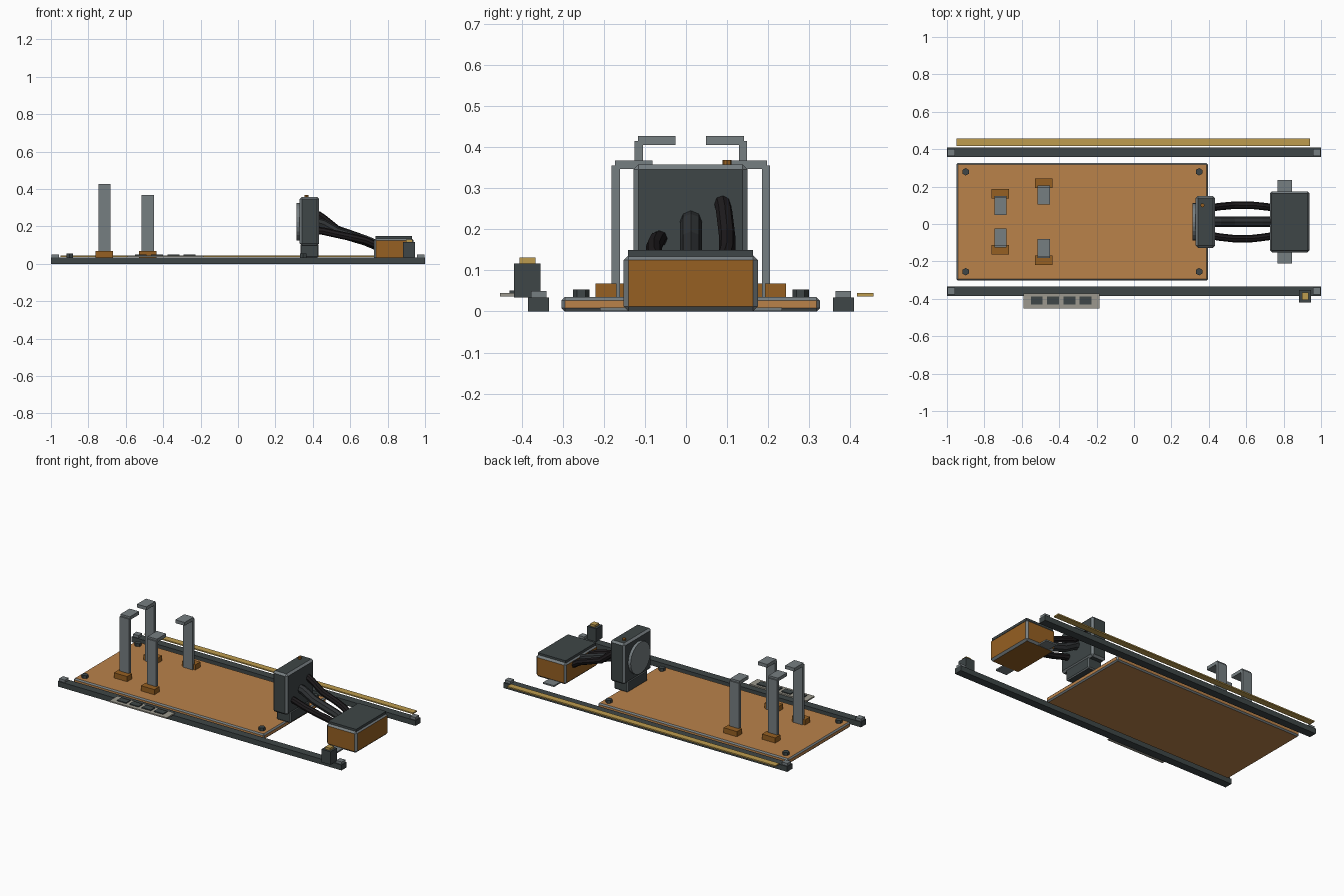
import bpy, bmesh
from math import pi
from mathutils import Matrix, Vector

cube = bpy.data.objects.get("Cube")
if cube:
    bpy.data.objects.remove(cube, do_unlink=True)

MID = 0.012  # y of the symmetry plane


def material(name, r, g, b):
    rgb = [(c / 255 / 12.92 if c < 11 else ((c / 255 + 0.055) / 1.055) ** 2.4) for c in (r, g, b)]
    m = bpy.data.materials.new(name)
    m.use_nodes = True
    m.diffuse_color = (*rgb, 1)
    m.node_tree.nodes["Principled BSDF"].inputs["Base Color"].default_value = (*rgb, 1)
    return m


COPPER = material("copper", 186, 130, 74)
BROWN = material("burnt orange", 150, 96, 34)
DARK = material("dark slate", 62, 70, 71)
STEEL = material("steel grey", 118, 126, 129)
BRASS = material("brass", 190, 156, 78)
PALE = material("pale grey", 156, 153, 142)
RUBBER = material("black rubber", 30, 27, 29)
CHARCOAL = material("charcoal sleeve", 48, 51, 53)


def finish(name, bm, *mats):
    me = bpy.data.meshes.new(name)
    bm.normal_update()
    bm.to_mesh(me)
    bm.free()
    for m in mats:
        me.materials.append(m)
    ob = bpy.data.objects.new(name, me)
    bpy.context.collection.objects.link(ob)
    return ob


def box(name, x, y, z, mat, bevel=0, edge=None):
    """Box from (min, max) ranges, with optional bevels in a second colour."""
    bm = bmesh.new()
    size = [r[1] - r[0] for r in (x, y, z)]
    mid = [sum(r) / 2 for r in (x, y, z)]
    bmesh.ops.create_cube(bm, size=1, matrix=Matrix.Translation(mid) @ Matrix.Diagonal((*size, 1)))
    if bevel:
        bmesh.ops.bevel(bm, geom=bm.edges[:], offset=bevel, offset_type='OFFSET', segments=1,
                        profile=0.5, affect='EDGES', material=1 if edge else -1)
    return finish(name, bm, mat, *([edge] if edge else []))


def cylinder(name, at, radius, depth, sides, mat, axis='Z'):
    bm = bmesh.new()
    turn = Matrix.Rotation(pi / 2, 4, 'Y') if axis == 'X' else Matrix()
    bmesh.ops.create_cone(bm, cap_ends=True, segments=sides, radius1=radius, radius2=radius,
                          depth=depth, matrix=Matrix.Translation(at) @ turn)
    return finish(name, bm, mat)


def both(side, a, b):
    """Range of y offsets mirrored about the symmetry plane."""
    return tuple(sorted((MID + side * a, MID + side * b)))


def cable(name, points, radius, mat, sides=8):
    """Faceted tube through a few points."""
    pts = [Vector(p) for p in points]
    bm = bmesh.new()
    rings = []
    for i, p in enumerate(pts):
        t = (pts[min(i + 1, len(pts) - 1)] - pts[max(i - 1, 0)]).normalized()
        turn = t.to_track_quat('Z', 'Y').to_matrix().to_4x4()
        rings.append(bmesh.ops.create_circle(bm, segments=sides, radius=radius,
                                             matrix=Matrix.Translation(p) @ turn)["verts"])
    for a, b in zip(rings, rings[1:]):
        for i in range(sides):
            j = (i + 1) % sides
            bm.faces.new((a[i], a[j], b[j], b[i]))
    bm.faces.new(rings[0])
    bm.faces.new(rings[-1])
    bmesh.ops.recalc_face_normals(bm, faces=bm.faces[:])
    return finish(name, bm, mat)


# Base plate with its corner screws
box("base_plate", (-0.95, 0.395), (-0.303, 0.326), (0, 0.035), COPPER, 0.008, STEEL)
for x in (-0.9, 0.348):
    for side in (-1, 1):
        cylinder("corner_screw", (x, MID + side * 0.267, 0.042), 0.02, 0.024, 6, DARK)

# Side rails and end caps
for side in (-1, 1):
    box("side_rail", (-1, 1), both(side, 0.346, 0.397), (0, 0.034), DARK)
    for end in (-1, 1):
        box("rail_end_cap", sorted((end * 0.957, end * 0.996)), both(side, 0.352, 0.39),
            (0.03, 0.05), STEEL)

# Brass strip beside the back rail
box("brass_strip", (-0.95, 0.942), (0.417, 0.457), (0.037, 0.045), BRASS)

# Switch panel beside the front rail
box("switch_panel", (-0.59, -0.185), (-0.453, -0.372), (0.037, 0.045), PALE)
for i in range(4):
    x = -0.552 + i * 0.087
    box("panel_switch", (x, x + 0.064), (-0.43, -0.387), (0.04, 0.051), DARK)

# Sensor post
box("sensor_post", (0.882, 0.945), (-0.419, -0.354), (0.034, 0.117), DARK)
box("sensor_cap", (0.898, 0.933), (-0.405, -0.366), (0.117, 0.131), BRASS)

# Four hooked straps in brown feet: x centre, post offset, height
for x, off, top in ((-0.714, 0.127, 0.427), (-0.483, 0.183, 0.368)):
    for side in (-1, 1):
        box("strap_foot", (x - 0.047, x + 0.047), both(side, off - 0.002, off + 0.049),
            (0.033, 0.068), BROWN)
        box("strap_post", (x - 0.033, x + 0.033), both(side, off - 0.01, off + 0.01),
            (0.034, top - 0.012), STEEL)
        box("strap_hook", (x - 0.033, x + 0.033), both(side, off - 0.09, off + 0.002),
            (top - 0.021, top), STEEL)

# Upright head: foot, casing, round face and indicator
box("head_foot", (0.333, 0.43), (MID - 0.1, MID + 0.1), (0.034, 0.105), DARK, 0.006, STEEL)
box("head_casing", (0.33, 0.434), (-0.128, 0.15), (0.097, 0.358), DARK, 0.012, STEEL)
cylinder("head_round_face", (0.326, MID, 0.224), 0.1, 0.028, 24, STEEL, 'X')
cylinder("head_indicator", (0.366, 0.1, 0.362), 0.011, 0.014, 8, BROWN)

# Cables from the head to the supply box
XS = (0.425, 0.455, 0.53, 0.63, 0.68, 0.74)
for name, y, bow, r, mat, zs in (
        ("back_cable", 0.088, 0.012, 0.02, RUBBER, (0.265, 0.245, 0.185, 0.15, 0.132, 0.095)),
        ("middle_cable", MID, 0, 0.027, CHARCOAL, (0.22, 0.213, 0.17, 0.14, 0.125, 0.1)),
        ("front_cable", -0.064, -0.014, 0.02, RUBBER, (0.178, 0.175, 0.158, 0.137, 0.125, 0.1))):
    bows = (0, 0.4, 1, 1, 0.6, 0)
    cable(name, [(x, y + bow * k, z) for x, k, z in zip(XS, bows, zs)], r, mat)

# Supply box with lid and mounting tabs
box("supply_box", (0.727, 0.939), (-0.152, 0.175), (0, 0.137), BROWN, 0.012, STEEL)
box("supply_lid", (0.735, 0.931), (-0.141, 0.163), (0.134, 0.15), DARK)
for side in (-1, 1):
    box("mounting_tab", (0.767, 0.845), both(side, 0.14, 0.222), (0.001, 0.01), STEEL)
